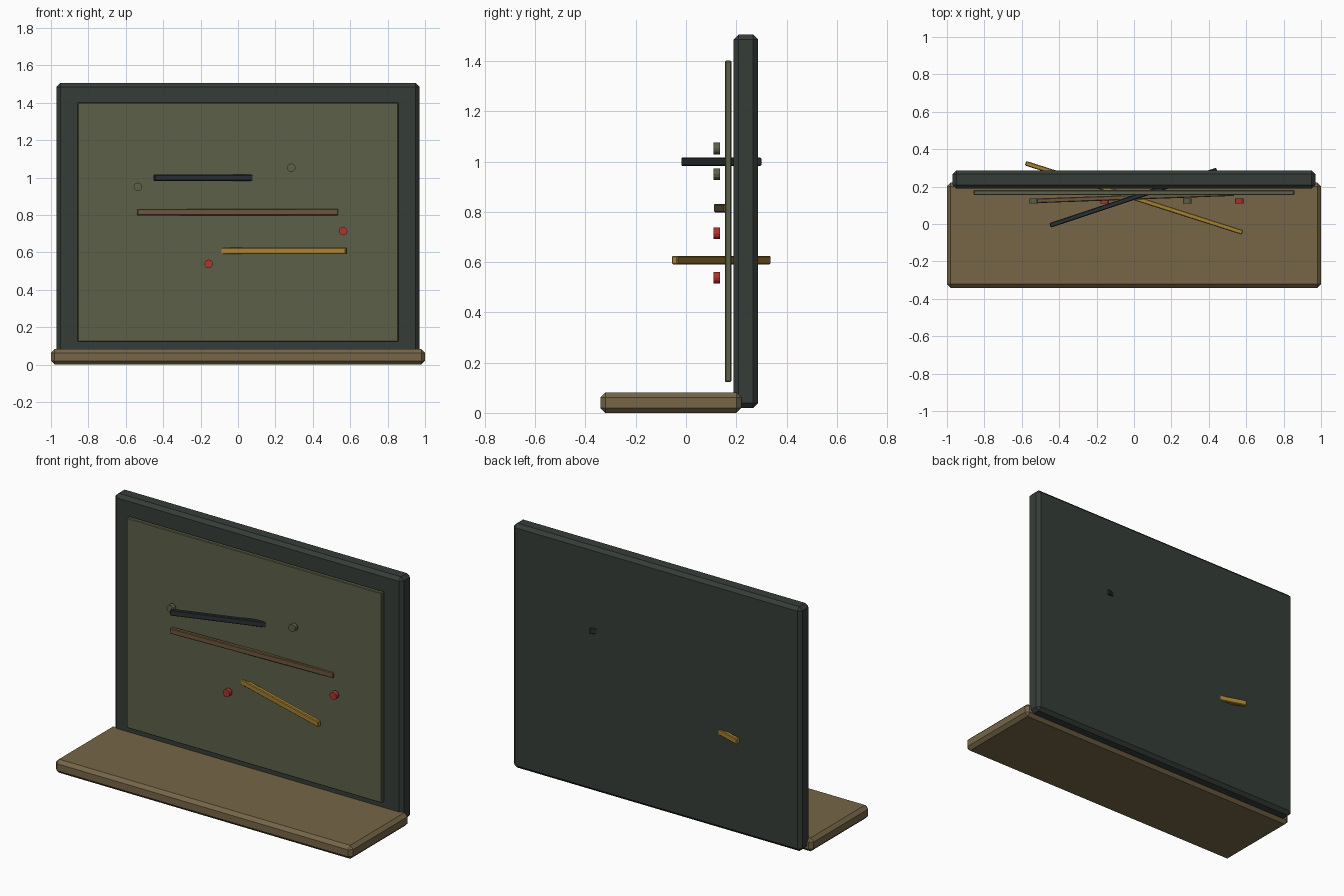
import bpy, math

if "Cube" in bpy.data.objects:
    bpy.data.objects.remove(bpy.data.objects["Cube"])


def material(name, rgb):
    m = bpy.data.materials.new(name)
    m.diffuse_color = (*rgb, 1)
    m.use_nodes = True
    m.node_tree.nodes["Principled BSDF"].inputs["Base Color"].default_value = m.diffuse_color
    return m


WOOD = material("tan wood", (0.18, 0.132, 0.064))
FRAME = material("dark green", (0.036, 0.047, 0.039))
PANEL = material("olive", (0.108, 0.118, 0.065))
BLACK = material("charcoal", (0.023, 0.03, 0.031))
BROWN = material("brown", (0.15, 0.095, 0.045))
YELLOW = material("ochre", (0.39, 0.225, 0.03))
RED = material("red", (0.42, 0.035, 0.025))


def box(name, center, size, mat, bevel, turn=0):
    """Chamfered box, turned about z by an angle in degrees."""
    bpy.ops.mesh.primitive_cube_add(size=1, location=center)
    ob = bpy.context.object
    ob.name = name
    ob.scale = size
    bpy.ops.object.transform_apply(location=False, rotation=False, scale=True)
    ob.rotation_euler.z = math.radians(turn)
    mod = ob.modifiers.new("chamfer", 'BEVEL')
    mod.width = bevel
    mod.segments = 1
    ob.data.materials.append(mat)
    return ob


def peg(name, x, z, mat):
    """Short round pin facing the front."""
    bpy.ops.mesh.primitive_cylinder_add(vertices=12, radius=0.023, depth=0.026,
                                        location=(x, 0.123, z),
                                        rotation=(math.pi / 2, 0, 0))
    ob = bpy.context.object
    ob.name = name
    ob.data.materials.append(mat)


# Base shelf, upright board and its front panel
box("base_shelf", (0, -0.06, 0.041), (2.0, 0.562, 0.082), WOOD, 0.02)
box("back_board", (0, 0.238, 0.762), (1.94, 0.098, 1.486), FRAME, 0.02)
box("front_panel", (0, 0.168, 0.762), (1.716, 0.026, 1.278), PANEL, 0.004)

# Slanted bars crossing the panel
box("upper_bar", (-0.003, 0.141, 0.999), (0.94, 0.025, 0.034), BLACK, 0.004, 18.4)
box("middle_bar", (-0.002, 0.143, 0.815), (1.076, 0.025, 0.034), BROWN, 0.004, 2.1)
box("lower_bar", (0, 0.14, 0.608), (1.218, 0.025, 0.034), YELLOW, 0.004, -17.7)

# Pegs
pegs = [(-0.535, 0.95, PANEL), (0.285, 1.052, PANEL),
        (0.562, 0.714, RED), (-0.157, 0.538, RED)]
for i, (x, z, mat) in enumerate(pegs):
    peg(f"peg_{i + 1}", x, z, mat)
